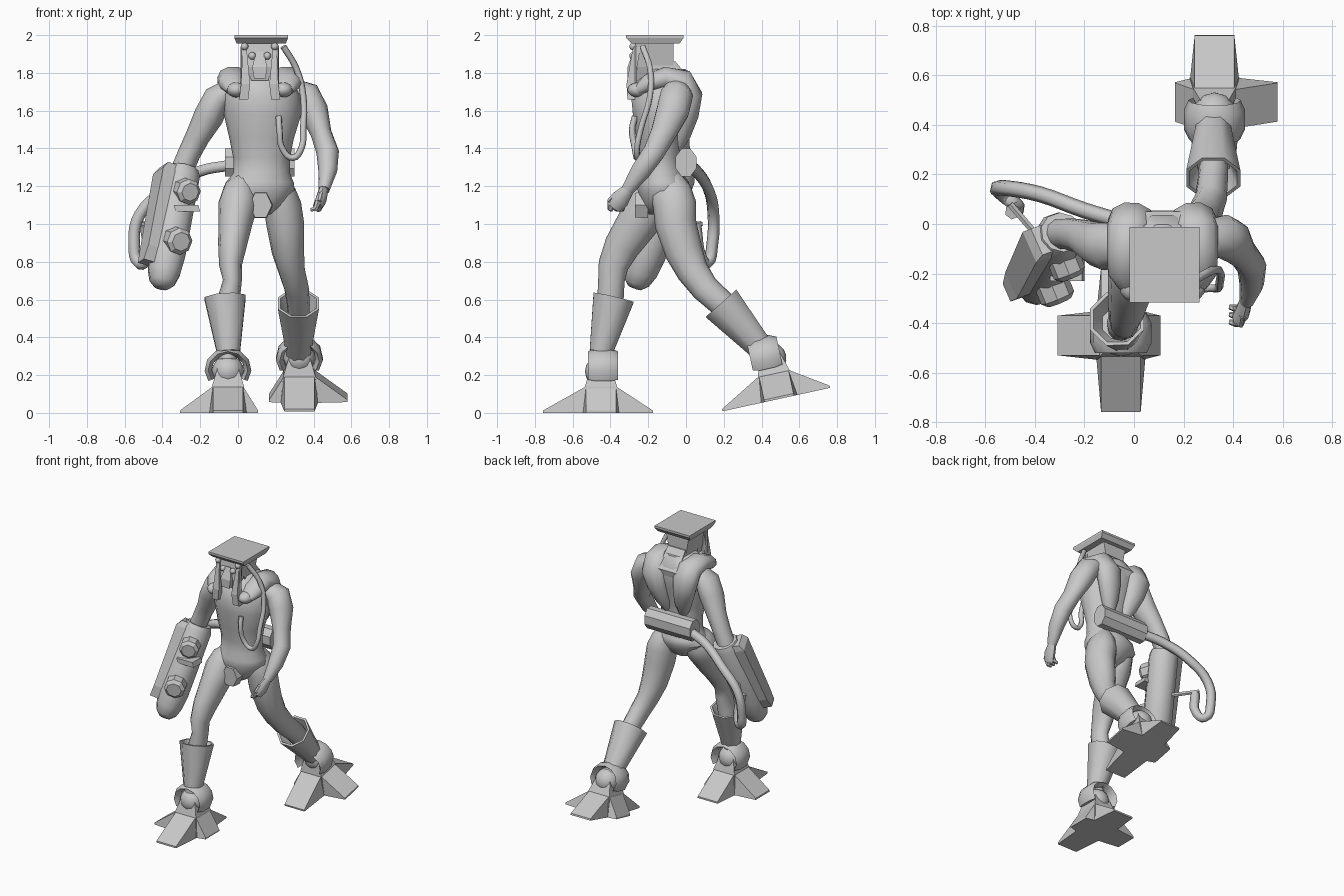
import bpy, bmesh, math
from mathutils import Vector, Matrix

cube = bpy.data.objects.get("Cube")
if cube:
    bpy.data.objects.remove(cube, do_unlink=True)

grey = bpy.data.materials.new("plain grey")
grey.use_nodes = True
tone = (0.58, 0.58, 0.58, 1)
grey.diffuse_color = tone
grey.node_tree.nodes["Principled BSDF"].inputs["Base Color"].default_value = tone

X, Y, Z = Vector((1, 0, 0)), Vector((0, 1, 0)), Vector((0, 0, 1))
MIDDLE = 0.115   # centre line of the torso and head


def finish(name, bm, matrix=None, smooth=40):
    """Turn a bmesh into a named object."""
    if matrix:
        bm.transform(matrix)
    bmesh.ops.recalc_face_normals(bm, faces=bm.faces[:])
    mesh = bpy.data.meshes.new(name)
    bm.to_mesh(mesh)
    bm.free()
    mesh.materials.append(grey)
    ob = bpy.data.objects.new(name, mesh)
    bpy.context.collection.objects.link(ob)
    if smooth:
        bpy.ops.object.select_all(action='DESELECT')
        ob.select_set(True)
        bpy.context.view_layer.objects.active = ob
        bpy.ops.object.shade_smooth_by_angle(angle=math.radians(smooth))


def sweep(name, rings, sides=10, axis=None, ref=X, turn=0.0, matrix=None, smooth=50):
    """Loft elliptical rings (x, y, z, rx, ry) along their centres."""
    bm = bmesh.new()
    centres = [Vector(r[:3]) for r in rings]
    loops = []
    for i, (c, ring) in enumerate(zip(centres, rings)):
        t = axis or centres[min(i + 1, len(rings) - 1)] - centres[max(i - 1, 0)]
        t = t.normalized()
        u = (ref - t * ref.dot(t)).normalized()
        v = t.cross(u)
        loop = []
        for k in range(sides):
            a = math.tau * (k + turn) / sides
            loop.append(bm.verts.new(c + u * ring[3] * math.cos(a) + v * ring[-1] * math.sin(a)))
        loops.append(loop)
    for a, b in zip(loops, loops[1:]):
        for k in range(sides):
            n = (k + 1) % sides
            bm.faces.new((a[k], a[n], b[n], b[k]))
    bm.faces.new(loops[0][::-1])
    bm.faces.new(loops[-1])
    finish(name, bm, matrix, smooth)


def block(name, rings, matrix=None):
    """Flat-sided loft; ring radii are half widths."""
    q = math.sqrt(2)
    rings = [(x, y, z, w * q, d * q) for x, y, z, w, d in rings]
    sweep(name, rings, 4, axis=Z, turn=0.5, matrix=matrix, smooth=0)


def ball(name, centre, size, matrix=Matrix()):
    bm = bmesh.new()
    bmesh.ops.create_uvsphere(bm, u_segments=12, v_segments=8, radius=1)
    finish(name, bm, matrix @ Matrix.Translation(centre) @ Matrix.Diagonal((*size, 1)))


def hose(name, points, radius):
    curve = bpy.data.curves.new(name, 'CURVE')
    curve.dimensions = '3D'
    curve.bevel_depth, curve.bevel_resolution = radius, 1
    curve.resolution_u, curve.use_fill_caps = 4, True
    s = curve.splines.new('BEZIER')
    s.bezier_points.add(len(points) - 1)
    for bp, p in zip(s.bezier_points, points):
        bp.co = p
        bp.handle_left_type = bp.handle_right_type = 'AUTO'
    curve.materials.append(grey)
    bpy.context.collection.objects.link(bpy.data.objects.new(name, curve))


# Torso, pelvis and belt
sweep("torso", [
    (.12, -.15, 1.05, .05, .05), (.12, -.13, 1.1, .12, .1), (.11, -.12, 1.18, .19, .14),
    (.115, -.12, 1.22, .18, .14), (.125, -.13, 1.27, .15, .115), (.125, -.135, 1.35, .15, .11),
    (.125, -.14, 1.45, .17, .125), (.13, -.13, 1.58, .205, .155), (.125, -.125, 1.68, .205, .17),
    (.115, -.11, 1.76, .17, .15), (.115, -.1, 1.82, .1, .1)], 14, axis=Z)
sweep("loin_plate", [(.12, -.27, 1.1, .06, .075), (.12, -.2, 1.1, .065, .08)], 6, smooth=0)
sweep("back_cylinder", [(-.07, 0, 1.325, .08, .06), (.3, 0, 1.325, .08, .06)],
      8, ref=Z, turn=.5, smooth=30)

# Shoulder muscles, chest and face fittings, mirrored about the centre line
for side, s in (("right", -1), ("left", 1)):
    sweep(side + "_back_muscle", [
        (MIDDLE + s * x, y, z, rx, ry) for x, y, z, rx, ry in (
            (.13, -.25, 1.71, .05, .03), (.145, -.2, 1.745, .075, .05), (.14, -.11, 1.775, .085, .06),
            (.135, -.02, 1.755, .09, .07), (.125, .02, 1.68, .095, .07), (.105, .01, 1.58, .08, .06),
            (.08, -.02, 1.48, .06, .05), (.06, -.05, 1.4, .03, .03))])
    ball(side + "_chest_knob", (MIDDLE + s * .125, -.25, 1.71), (.05, .06, .04))
    block(side + "_face_strap", [(MIDDLE + s * .085, -.29, 1.66, .024, .02),
                                 (MIDDLE + s * .075, -.295, 1.74, .024, .02),
                                 (MIDDLE + s * .08, -.26, 1.94, .01, .02)])
    sweep(side + "_face_pipe", [(MIDDLE + s * .09, -.27, z, .012) for z in (1.7, 1.94)], 6)
    ball(side + "_brow_stud", (MIDDLE + s * .08, -.28, 1.94), (.02, .02, .02))
    ball(side + "_eye", (MIDDLE + s * .04, -.28, 1.89), (.02, .02, .02))

# Head, neck and flat cap
block("neck", [(MIDDLE, -.07, 1.64, .07, .1), (MIDDLE, -.06, 1.73, .08, .11),
               (MIDDLE, -.13, 1.86, .07, .075)])
block("head", [(MIDDLE, -.19, 1.76, .045, .08), (MIDDLE, -.175, 1.83, .07, .11),
               (MIDDLE, -.165, 1.97, .095, .1)])
block("nose", [(MIDDLE, -.28, 1.77, .03, .03), (MIDDLE, -.28, 1.83, .04, .03),
               (MIDDLE, -.26, 1.91, .02, .02)])
block("cap", [(.123, -.16, 1.955, .13, .125), (.123, -.165, 1.985, .142, .152),
              (.123, -.165, 2.0, .142, .152)])

# Arms
sweep("left_arm", [
    (.29, -.05, 1.71, .06, .07), (.36, -.05, 1.68, .08, .09), (.4, -.07, 1.6, .078, .09),
    (.44, -.12, 1.48, .056, .07), (.475, -.17, 1.38, .06, .06), (.475, -.24, 1.28, .05, .055),
    (.455, -.31, 1.18, .03, .035)])
sweep("left_palm", [(.455, -.3, 1.19, .025, .03), (.44, -.35, 1.13, .03, .05),
                    (.42, -.38, 1.09, .025, .045)], 8)
for i in range(3):
    y = -.4 + i * .03
    sweep("left_finger", [(.425, y, 1.12, .016), (.41, y, 1.08, .016),
                          (.385, y + .005, 1.075, .01)], 6, ref=Y)
sweep("left_thumb", [(.44, -.37, 1.16, .016), (.43, -.41, 1.12, .012)], 6)
sweep("right_arm", [
    (-.04, -.09, 1.71, .06, .07), (-.11, -.09, 1.665, .075, .1), (-.155, -.08, 1.57, .08, .09),
    (-.215, -.05, 1.46, .065, .07), (-.26, -.04, 1.37, .06, .065), (-.31, -.04, 1.25, .06, .06)])

# Legs
sweep("right_leg", [
    (.05, -.12, 1.24, .05, .08), (.015, -.15, 1.17, .095, .115), (0, -.2, 1.1, .105, .12),
    (-.015, -.26, 1, .09, .11), (-.03, -.34, .88, .075, .095), (-.04, -.385, .78, .06, .08),
    (-.03, -.395, .7, .05, .07), (-.05, -.4, .6, .06, .07), (-.055, -.455, .28, .05, .05)], 12)
sweep("left_leg", [
    (.2, -.1, 1.24, .05, .08), (.22, -.08, 1.17, .085, .11), (.235, -.06, 1.1, .1, .115),
    (.25, -.055, 1, .1, .11), (.265, -.01, .85, .085, .1), (.285, .035, .75, .07, .085),
    (.31, .1, .66, .065, .075), (.32, .2, .57, .06, .07), (.32, .42, .32, .05, .05)], 12)


def boot(name, low, high):
    """Flared boot shaft with a hollow top."""
    low, high = Vector(low), Vector(high)
    inner = low.lerp(high, .75)
    sweep(name, [(*low, .066), (*high, .118), (*high, .103), (*inner, .07)],
          8, axis=high - low, turn=.5)


boot("right_boot", (-.05, -.45, .32), (-.068, -.383, .61))
boot("left_boot", (.32, .425, .31), (.32, .185, .58))


def foot(side, guard_y, matrix):
    """Clawed foot; the long claw points to local +x."""
    block(side + "_foot", [(0, 0, 0, .1, .1), (0, 0, .14, .085, .085), (0, 0, .24, .055, .055)], matrix)
    ball(side + "_ankle", (0, 0, .22), (.085, .085, .085), matrix)
    for quarter, reach in enumerate((.255, .275, .16, .308)):
        bm = bmesh.new()
        ends = []
        for s in (-1, 1):
            outline = ((.08, .1, 0), (.08, .08, .14), (reach, .08, .012), (reach, .08, 0))
            ends.append([bm.verts.new((x, s * w, z)) for x, w, z in outline])
        a, b = ends
        for k in range(4):
            n = (k + 1) % 4
            bm.faces.new((a[k], a[n], b[n], b[k]))
        bm.faces.new(a)
        bm.faces.new(b[::-1])
        finish(side + "_claw", bm, matrix @ Matrix.Rotation(quarter * math.pi / 2, 4, 'Z'), 0)
    # Arched ankle guard
    arch = []
    for i in range(9):
        a = math.radians(-35 + i * 250 / 8)
        arch.append((.105 * math.cos(a), guard_y, .23 + .095 * math.sin(a), .08, .022))
    sweep(side + "_ankle_guard", arch, 6, ref=Y, matrix=matrix, smooth=35)


foot("right", .01, Matrix.Translation((-.053, -.45, 0)) @ Matrix.Diagonal((-1, 1, 1, 1)))
foot("left", -.025, Matrix.Translation((.325, .494, .074)) @ Matrix.Rotation(math.radians(12.3), 4, 'X'))

# Arm cannon, built along its own axis with +x outward
top, tip = Vector((-.29, -.03, 1.3)), Vector((-.405, -.27, .67))
w = (tip - top).normalized()
side_way = Vector((-.9, -.4, 0))
out = (side_way - w * w.dot(side_way)).normalized()
gun = Matrix((out, w.cross(out), w)).transposed().to_4x4()
gun.translation = top
sweep("cannon", [(0, 0, .01, .085), (0, 0, .05, .1), (0, 0, .5, .1), (0, 0, .6, .09),
                 (0, 0, .66, .07), (0, 0, .69, .04)], 10, matrix=gun)
block("cannon_plate", [(.06, 0, .02, .05, .06), (.085, 0, .06, .05, .07),
                       (.085, 0, .5, .05, .06), (.1, 0, .58, .04, .04)], gun)
# Front knobs and bracket
facing = Vector((.36, -.88, -.1)).normalized()
for z, r in ((.125, .068), (.41, .072)):
    base = top + w * z
    end = base + facing * .135
    sweep("cannon_knob", [(*base, r), (*end, r), (*(end + facing * .02), r * .7)], 8, smooth=0)
block("cannon_bracket", [(-.265, -.18, 1.065, .065, .05), (-.275, -.18, 1.1, .065, .05)])
sweep("cannon_rod", [(-.38, -.06, .99, .015), (-.5, .08, 1.0, .015)], 6, ref=Z)

# Hoses
hose("cannon_hose", [(-.05, .01, 1.31), (-.2, .055, 1.28), (-.38, .12, 1.18), (-.52, .145, 1.05),
                     (-.55, .14, .9), (-.52, .11, .79), (-.48, .08, .82), (-.49, .05, .99)], .032)
hose("head_hose", [(.24, -.23, 1.94), (.31, -.19, 1.82), (.345, -.19, 1.68), (.345, -.24, 1.5),
                   (.335, -.26, 1.4), (.29, -.26, 1.35), (.235, -.27, 1.4), (.22, -.285, 1.5),
                   (.215, -.27, 1.57)], .017)
